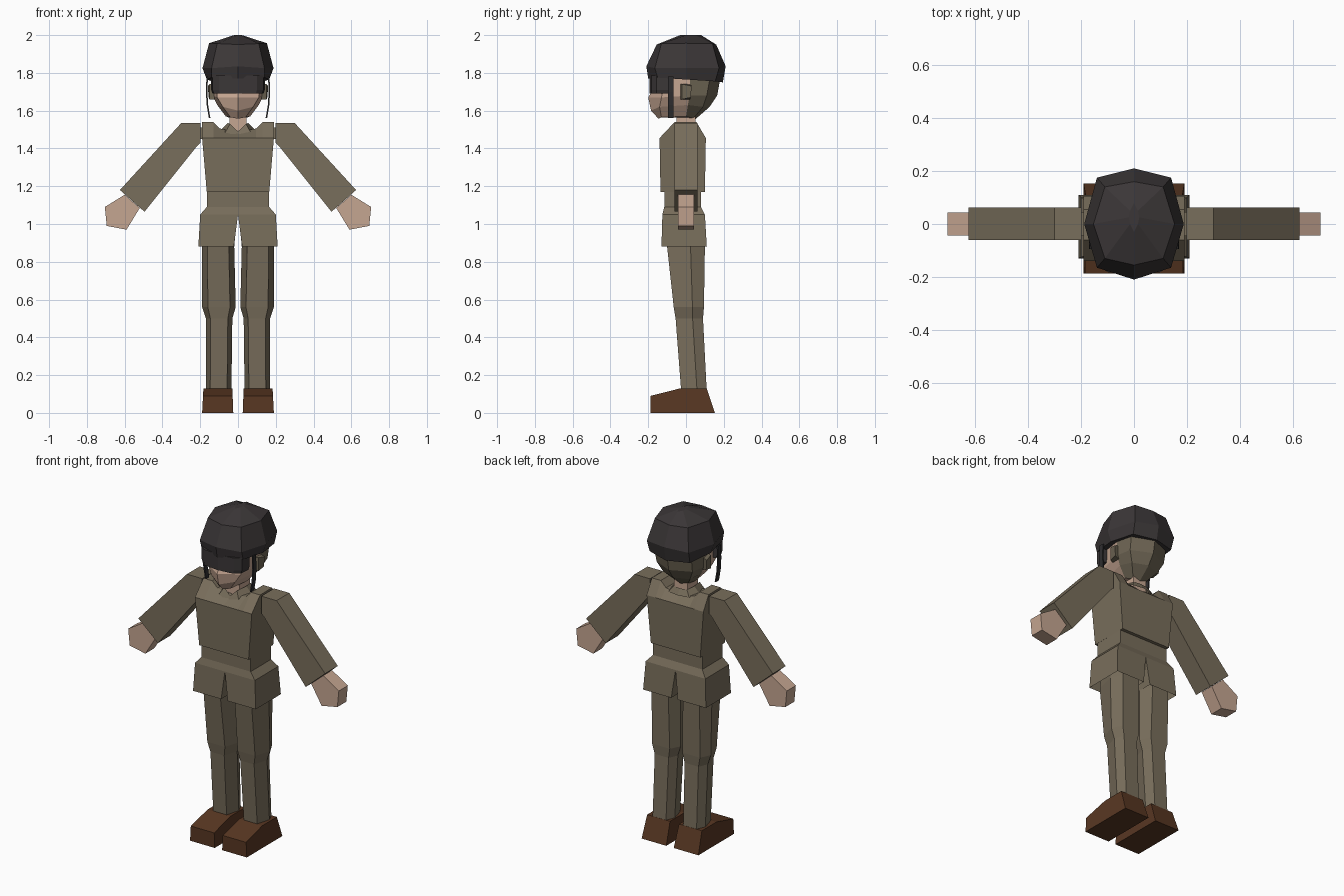
import bpy, bmesh


def material(name, rgb):
    m = bpy.data.materials.new(name)
    m.diffuse_color = (*rgb, 1)
    return m


OLIVE = material("olive_cloth", (0.190, 0.156, 0.106))
SKIN = material("skin", (0.56, 0.38, 0.285))
HAIR = material("hair", (0.155, 0.130, 0.088))
HELMET = material("helmet_black", (0.043, 0.037, 0.038))
STRAP = material("strap_black", (0.028, 0.027, 0.029))
LEATHER = material("brown_leather", (0.098, 0.038, 0.016))


def loft(name, rings, mats, side=1, cap_start=True, cap_end=True, rule=None):
    """Skin a list of equal-length point loops; side=-1 mirrors across x."""
    bm = bmesh.new()
    loops = [[bm.verts.new((x * side, y, z)) for x, y, z in r] for r in rings]
    for a, b in zip(loops, loops[1:]):
        for i in range(len(a)):
            j = (i + 1) % len(a)
            bm.faces.new((a[i], a[j], b[j], b[i]))
    if cap_start:
        bm.faces.new(loops[0])
    if cap_end:
        bm.faces.new(loops[-1])
    bmesh.ops.recalc_face_normals(bm, faces=bm.faces[:])
    if rule:
        for f in bm.faces:
            f.material_index = rule(f.calc_center_median())
    me = bpy.data.meshes.new(name)
    bm.to_mesh(me)
    bm.free()
    for m in mats:
        me.materials.append(m)
    ob = bpy.data.objects.new(name, me)
    bpy.context.collection.objects.link(ob)
    return ob


def rect(x0, x1, y0, y1, z):
    return [(x0, y0, z), (x1, y0, z), (x1, y1, z), (x0, y1, z)]


def full(half):
    """Complete a half loop (front to back) by mirroring its inner points."""
    return half + [(-x, y, z) for x, y, z in reversed(half[1:-1])]


# Helmet dome
loft("helmet", [full(h) for h in (
    [(0, -.20, 1.77), (.14, -.15, 1.775), (.165, 0, 1.765), (.135, .155, 1.755), (0, .195, 1.75)],
    [(0, -.21, 1.835), (.14, -.165, 1.825), (.188, 0, 1.825), (.14, .175, 1.825), (0, .21, 1.835)],
    [(0, -.155, 1.95), (.11, -.13, 1.955), (.153, 0, 1.957), (.11, .14, 1.955), (0, .16, 1.95)],
    [(0, -.03, 2.0), (.015, 0, 2.0), (.02, .025, 2.0), (.015, .05, 2.0), (0, .08, 2.0)],
)], [HELMET])

# Head: face in front, hair behind
loft("head", [full(h) for h in (
    [(0, -.145, 1.557), (.04, -.13, 1.565), (.065, 0, 1.57), (.04, .04, 1.56), (0, .05, 1.555)],
    [(0, -.185, 1.60), (.08, -.14, 1.62), (.11, .01, 1.63), (.09, .09, 1.62), (0, .125, 1.62)],
    [(0, -.20, 1.67), (.11, -.13, 1.67), (.135, .02, 1.68), (.12, .11, 1.68), (0, .165, 1.68)],
    [(0, -.13, 1.79), (.115, -.10, 1.79), (.14, .02, 1.79), (.125, .13, 1.79), (0, .185, 1.79)],
)], [SKIN, HAIR], rule=lambda c: int(c.y > 0.015 and c.z > 1.56))

# Goggles under the helmet brim
goggles = [(0, -.193), (.10, -.182), (.135, -.155), (.142, -.095), (0, -.08)]
loft("goggles", [full([(x * s, y, z) for x, y in goggles])
                 for z, s in ((1.69, .95), (1.71, 1), (1.785, 1))], [HELMET])

# Neck and collar
loft("neck", [rect(-.045, .045, -.05, .05, z) for z in (1.48, 1.60)], [SKIN])
loft("collar", [
    full([(0, -.10, 1.465), (.07, -.09, 1.48), (.095, 0, 1.495), (.07, .07, 1.495), (0, .08, 1.495)]),
    full([(0, -.075, 1.49), (.042, -.07, 1.53), (.055, 0, 1.535), (.045, .055, 1.53), (0, .06, 1.53)]),
], [OLIVE], cap_start=False, cap_end=False)

# Torso, lofted sideways so that the neckline dips
sections = []
for x, top in ((-.19, 1.54), (-.13, 1.54), (-.095, 1.505), (0, 1.49),
               (.095, 1.505), (.13, 1.54), (.19, 1.54)):
    sections.append([(x * .87, -.135, 1.17), (x, -.14, 1.455), (x, -.06, top),
                     (x, .055, top), (x, .105, 1.455), (x * .87, .10, 1.17)])
loft("jacket", sections, [OLIVE])
loft("waist", [rect(-.165, .165, -.115, .08, z) for z in (1.08, 1.18)], [OLIVE])

for s, tag in ((1, "left"), (-1, "right")):
    # Jacket skirt, split front and back, open below
    loft("jacket_skirt_" + tag, [
        rect(0, .165, -.115, .08, 1.09),
        rect(0, .20, -.125, .10, 1.05),
        rect(.022, .21, -.13, .11, .88),
    ], [OLIVE], s, cap_end=False)

    # Trouser leg with six sides: inner, outer, front and back extents
    leg = []
    for z, xi, xo, yf, yb in ((1.06, .004, .17, -.10, .09), (.88, .02, .19, -.10, .10),
                              (.56, .012, .19, -.065, .095), (.50, .03, .17, -.055, .09),
                              (.11, .035, .17, -.025, .11)):
        w, ym = (xo - xi) * .17, yf + (yb - yf) * .62
        leg.append([(xi + w, yf, z), (xo - w, yf, z), (xo, ym, z),
                    (xo - w, yb, z), (xi + w, yb, z), (xi, ym, z)])
    loft("trouser_leg_" + tag, leg, [OLIVE], s)

    # Shoe with a sloping toe
    profile = [(-.187, 0), (.153, 0), (.11, .13), (-.03, .13), (-.187, .09)]
    loft("shoe_" + tag, [[(xb + (xt - xb) * z / .13, y, z) for y, z in profile]
                         for xb, xt in ((.025, .03), (.19, .183))], [LEATHER], s)

    # Sleeve: bottom and top corners of each section
    sleeve = [((.198, 1.43), (.198, 1.535)), ((.215, 1.415), (.30, 1.535)),
              ((.495, 1.065), (.625, 1.18))]
    loft("sleeve_" + tag, [[(*b[:1], -.06, b[1]), (t[0], -.06, t[1]),
                            (t[0], .062, t[1]), (b[0], .062, b[1])]
                           for b, t in sleeve], [OLIVE], s)
    loft("shoulder_joint_" + tag, [[(x, -.045, 1.45), (x, .045, 1.45), (x, .045, 1.51),
                                    (x, -.045, 1.51)] for x in (.17, .21)], [OLIVE], s)

    # Hand
    hand = [(.60, 1.155), (.705, 1.09), (.695, .99), (.59, .97), (.52, 1.085)]
    loft("hand_" + tag, [[(x, y, z) for x, z in hand] for y in (-.043, .043)], [SKIN], s)

    # Ear
    loft("ear_" + tag, [
        [(.125, -.03, 1.66), (.125, .02, 1.66), (.125, .025, 1.74), (.125, -.03, 1.74)],
        [(.152, -.02, 1.66), (.155, .025, 1.67), (.16, .03, 1.73), (.152, -.02, 1.74)],
    ], [HAIR], s)

    # Loose chin strap hanging from the brim
    loft("chin_strap_" + tag, [rect(x - .004, x + .004, -.095, -.066, z) for x, z in
                               ((.163, 1.78), (.166, 1.70), (.162, 1.63), (.15, 1.56))],
         [STRAP], s)
